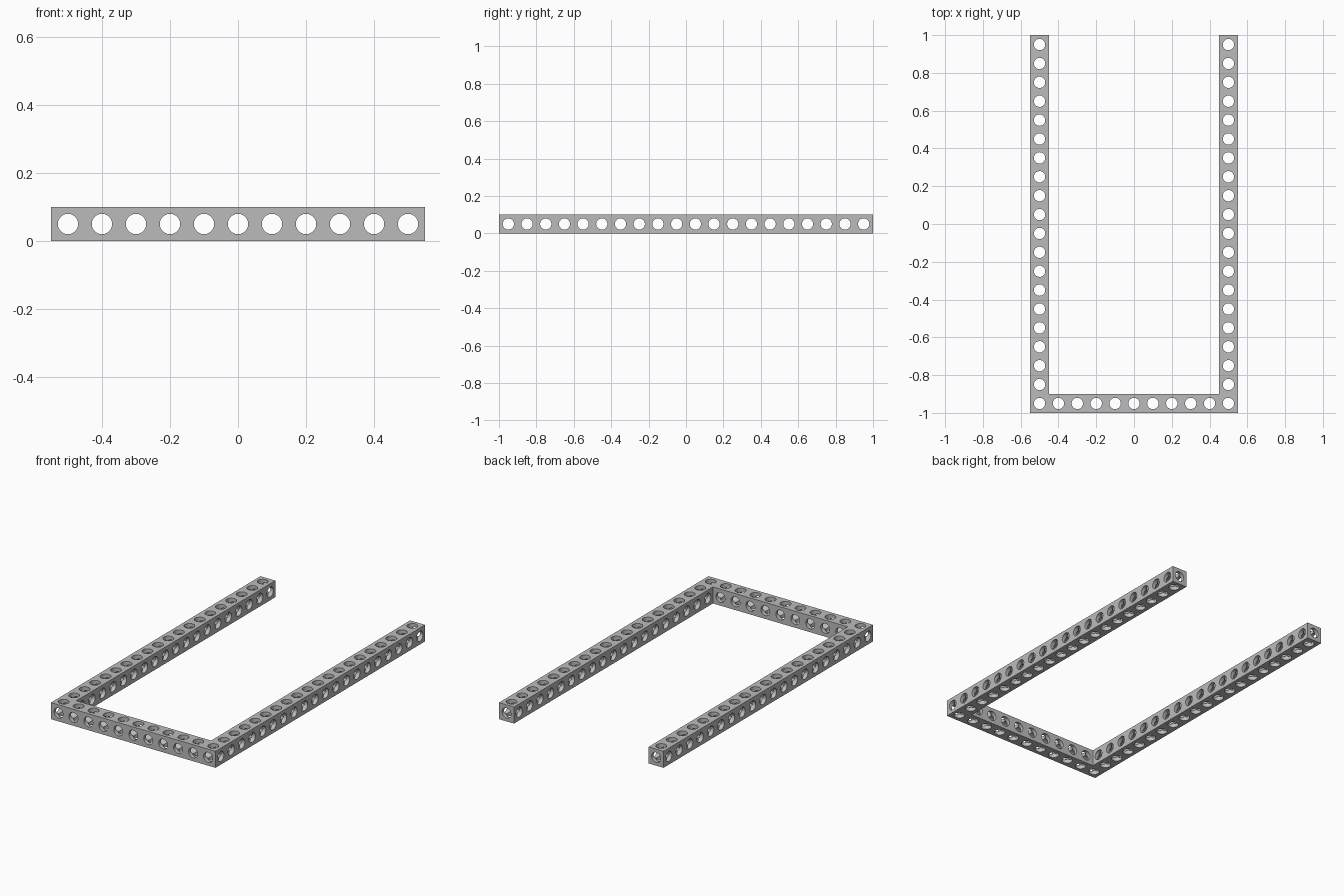
import bpy, bmesh, math
from mathutils import Vector

if "Cube" in bpy.data.objects:
    bpy.data.objects.remove(bpy.data.objects["Cube"], do_unlink=True)

PITCH = 0.1          # one hole per cubic cell
HALF = PITCH / 2
RADIUS = 0.03
SIDES = 32           # multiple of eight, so tubes meet neatly on the diagonals

grey = bpy.data.materials.new("plain grey")
grey.use_nodes = True
colour = (0.5, 0.5, 0.5, 1)
grey.diffuse_color = colour
grey.node_tree.nodes["Principled BSDF"].inputs["Base Color"].default_value = colour


def bridge(bm, ring_a, ring_b):
    """Join two rings of points with a band of quads."""
    a = [bm.verts.new(p) for p in ring_a]
    b = [bm.verts.new(p) for p in ring_b]
    for i in range(SIDES):
        j = (i + 1) % SIDES
        bm.faces.new((a[i], a[j], b[j], b[i]))


def add_side(bm, centre, axis, sign, is_open):
    """Half a tube from the cell centre, plus the outer wall if nothing adjoins."""
    square, mouth, crossing = [], [], []
    for i in range(SIDES):
        angle = math.tau * i / SIDES
        u, v = RADIUS * math.cos(angle), RADIUS * math.sin(angle)
        reach = max(abs(u), abs(v))

        def point(depth, scale=1.0):
            p = Vector((0, 0, 0))
            p[axis] = sign * depth
            p[(axis + 1) % 3] = u * scale
            p[(axis + 2) % 3] = v * scale
            return centre + p

        square.append(point(HALF, HALF / reach))
        mouth.append(point(HALF))
        crossing.append(point(reach))   # where equal tubes intersect
    bridge(bm, mouth, crossing)
    if is_open:
        bridge(bm, square, mouth)


# Cells of the U shape: front bar and two long arms
front_bar = {(x, 0, 0) for x in range(-5, 6)}
arms = {(x, y, 0) for x in (-5, 5) for y in range(20)}
cells = front_bar | arms

bm = bmesh.new()
for cell in sorted(cells):
    centre = Vector((cell[0] * PITCH, cell[1] * PITCH - 1 + HALF, HALF))
    for axis in range(3):
        for sign in (-1, 1):
            neighbour = list(cell)
            neighbour[axis] += sign
            add_side(bm, centre, axis, sign, tuple(neighbour) not in cells)

bmesh.ops.remove_doubles(bm, verts=bm.verts[:], dist=0.0001)
bmesh.ops.recalc_face_normals(bm, faces=bm.faces[:])

mesh = bpy.data.meshes.new("perforated_frame")
bm.to_mesh(mesh)
bm.free()
mesh.materials.append(grey)
frame = bpy.data.objects.new("perforated_frame", mesh)
bpy.context.collection.objects.link(frame)

# Smooth tube walls, crisp rims and corners
bpy.ops.object.select_all(action="DESELECT")
frame.select_set(True)
bpy.context.view_layer.objects.active = frame
bpy.ops.object.shade_smooth_by_angle(angle=math.radians(30))
